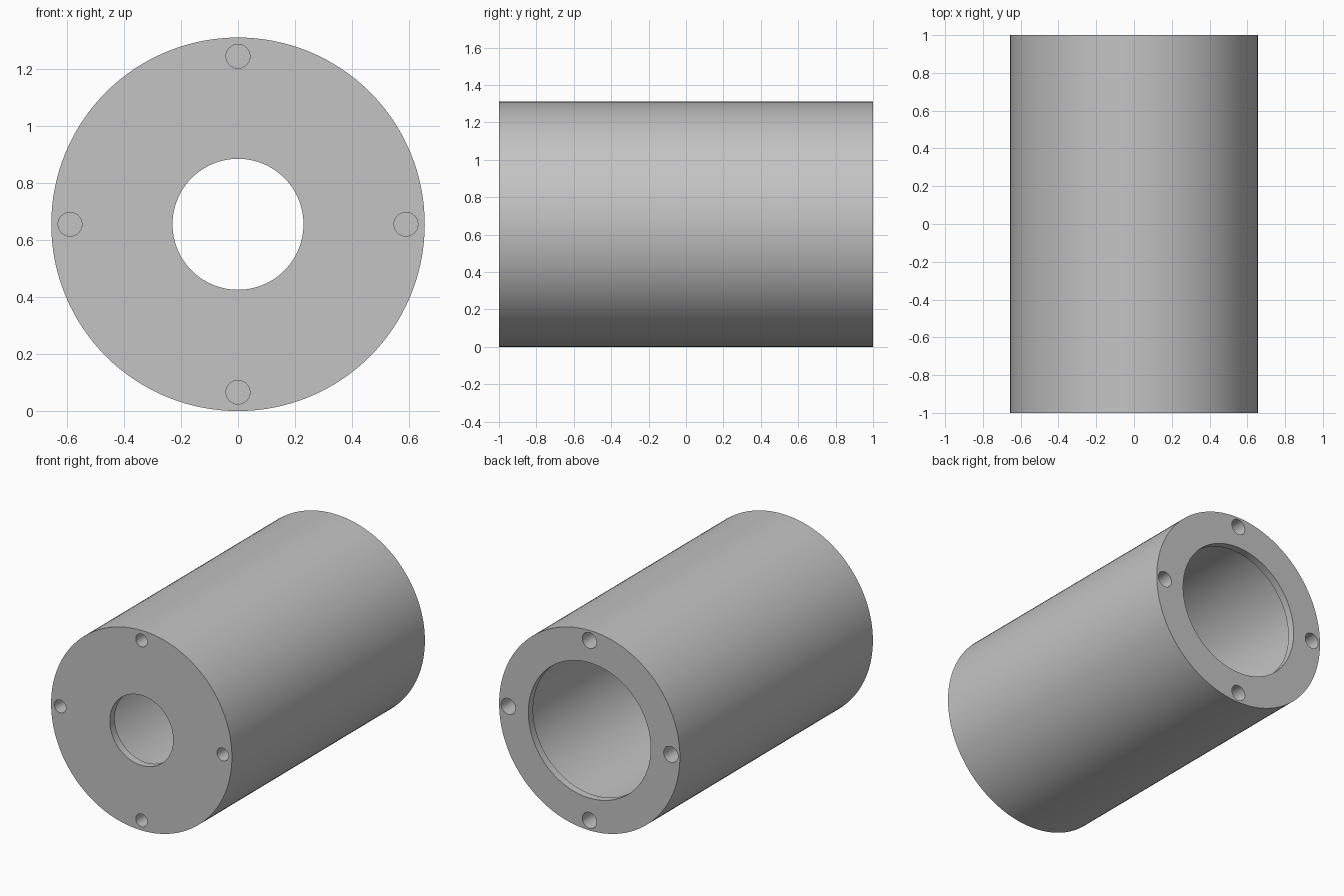
import bpy, bmesh, math
from mathutils import Matrix, Vector

cube = bpy.data.objects.get("Cube")
if cube:
    bpy.data.objects.remove(cube, do_unlink=True)

R = 0.656            # outer radius, also the height of the axis
CAVITY = 0.53        # radius of the hollow inside
FRONT_BORE = 0.23
BACK_BORE = 0.444
LIP = 0.05           # thickness of the end walls
BOLT_CIRCLE = 0.59
HOLE_DEPTH = 0.3

grey = bpy.data.materials.new("plain grey")
grey.use_nodes = True
colour = (0.55, 0.55, 0.55, 1)
grey.diffuse_color = colour
grey.node_tree.nodes["Principled BSDF"].inputs["Base Color"].default_value = colour


def make_object(name, bm):
    bmesh.ops.recalc_face_normals(bm, faces=bm.faces)
    mesh = bpy.data.meshes.new(name)
    bm.to_mesh(mesh)
    bm.free()
    mesh.materials.append(grey)
    obj = bpy.data.objects.new(name, mesh)
    bpy.context.collection.objects.link(obj)
    return obj


# Hollow housing: closed (radius, y) wall section spun about the long axis
section = [(R, -1), (R, 1), (BACK_BORE, 1), (BACK_BORE, 1 - LIP),
           (CAVITY, 1 - LIP), (CAVITY, LIP - 1), (FRONT_BORE, LIP - 1), (FRONT_BORE, -1)]
bm = bmesh.new()
verts = [bm.verts.new((r, y, R)) for r, y in section]
edges = [bm.edges.new((v, verts[i - 1])) for i, v in enumerate(verts)]
bmesh.ops.spin(bm, geom=verts + edges, cent=(0, 0, R), axis=(0, 1, 0),
               angle=math.tau, steps=128, use_merge=True)
bmesh.ops.remove_doubles(bm, verts=bm.verts, dist=0.0001)
housing = make_object("housing", bm)

# Four blind bolt holes in each end
bm = bmesh.new()
for end, radius in ((-1, 0.042), (1, 0.052)):
    for k in range(4):
        a = k * math.tau / 4
        spot = Vector((BOLT_CIRCLE * math.cos(a), end, R + BOLT_CIRCLE * math.sin(a)))
        place = Matrix.Translation(spot) @ Matrix.Rotation(math.pi / 2, 4, "X")
        bmesh.ops.create_cone(bm, cap_ends=True, segments=32, radius1=radius,
                              radius2=radius, depth=2 * HOLE_DEPTH, matrix=place)
cutter = make_object("bolt_hole_cutter", bm)
cutter.hide_render = True

cut = housing.modifiers.new("bolt holes", "BOOLEAN")
cut.operation = "DIFFERENCE"
cut.solver = "EXACT"
cut.object = cutter
bpy.ops.object.select_all(action="DESELECT")
bpy.context.view_layer.objects.active = housing
housing.select_set(True)
bpy.ops.object.modifier_apply(modifier=cut.name)
bpy.data.objects.remove(cutter, do_unlink=True)
bpy.ops.object.shade_smooth_by_angle(angle=math.radians(30))
